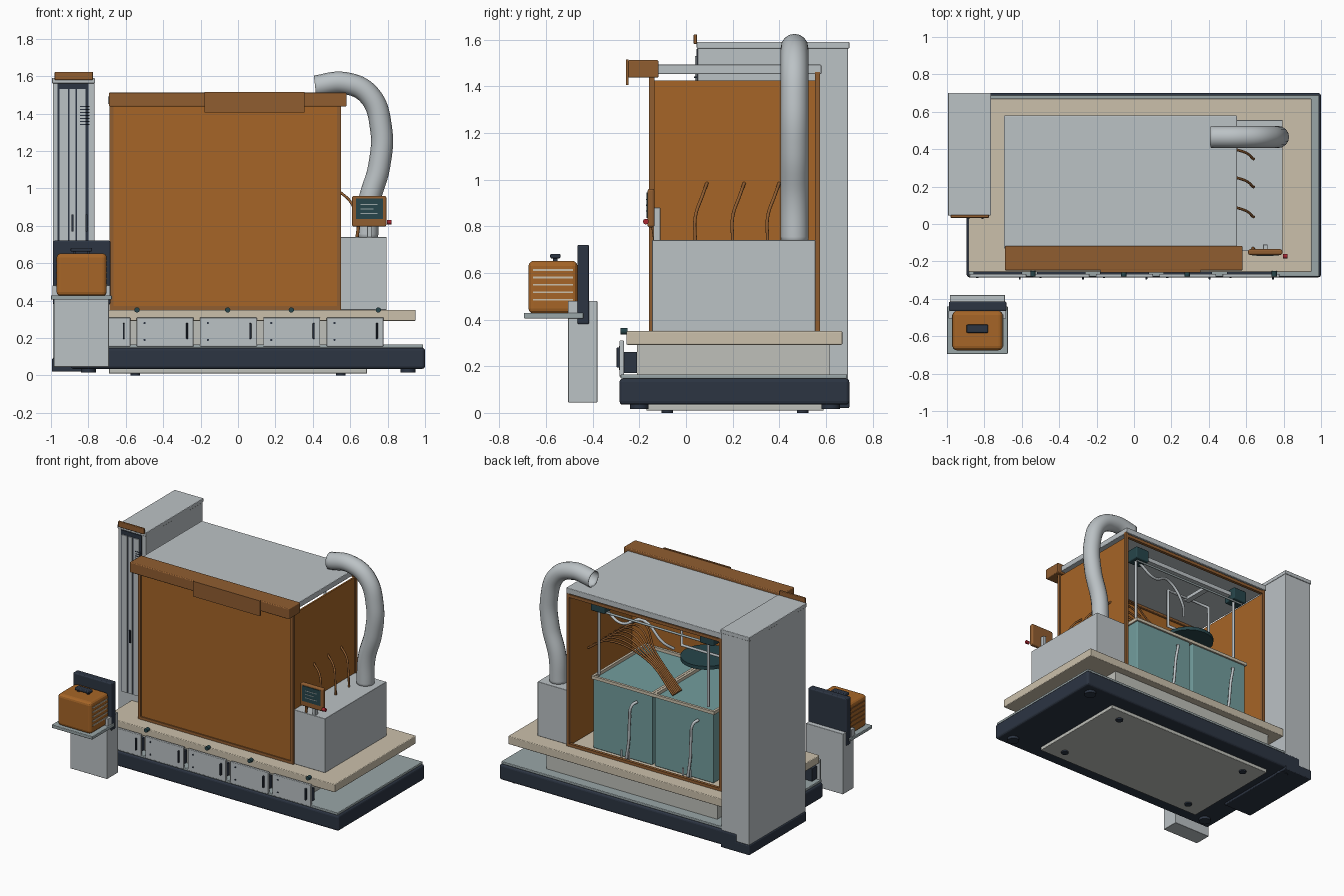
import bpy, bmesh, math
from mathutils import Matrix, Vector

if "Cube" in bpy.data.objects:
    bpy.data.objects.remove(bpy.data.objects["Cube"])


def mat(name, r, g, b):
    m = bpy.data.materials.new(name)
    m.diffuse_color = (r, g, b, 1)
    m.use_nodes = True
    m.node_tree.nodes["Principled BSDF"].inputs["Base Color"].default_value = m.diffuse_color
    return m


ORANGE = mat("orange", .38, .13, .02)
TRIM = mat("dark_orange", .28, .11, .03)
NAVY = mat("navy", .025, .035, .055)
BEIGE = mat("beige", .60, .53, .41)
PALE = mat("pale", .52, .53, .49)
GREY = mat("grey", .50, .54, .56)
STEEL = mat("steel", .32, .38, .39)
TEAL = mat("teal", .17, .34, .34)
SCREEN = mat("screen", .02, .06, .07)
RED = mat("red", .4, .02, .03)


def finish(name, bm, m, bevel=0, smooth=False):
    me = bpy.data.meshes.new(name)
    bm.to_mesh(me)
    bm.free()
    ob = bpy.data.objects.new(name, me)
    bpy.context.collection.objects.link(ob)
    me.materials.append(m)
    if bevel:
        b = ob.modifiers.new("bevel", "BEVEL")
        b.width, b.segments = bevel, 3
    if smooth:
        for p in me.polygons:
            p.use_smooth = len(p.vertices) == 4
    return ob


def box(name, x, y, z, m=GREY, bevel=0):
    bm = bmesh.new()
    size = [b - a for a, b in (x, y, z)]
    mid = [(a + b) / 2 for a, b in (x, y, z)]
    bmesh.ops.create_cube(bm, size=1, matrix=Matrix.Translation(mid) @ Matrix.Diagonal((*size, 1)))
    return finish(name, bm, m, bevel)


def disc(name, c, r, h, m, axis="Z"):
    bm = bmesh.new()
    rot = {"Z": Matrix(), "Y": Matrix.Rotation(math.pi / 2, 4, "X"), "X": Matrix.Rotation(math.pi / 2, 4, "Y")}[axis]
    bmesh.ops.create_cone(bm, cap_ends=True, segments=32, radius1=r, radius2=r, depth=h,
                          matrix=Matrix.Translation(c) @ rot)
    return finish(name, bm, m, smooth=True)


def tube(name, pts, r, m, straight=False, cyclic=False, caps=True, res=3):
    cu = bpy.data.curves.new(name, "CURVE")
    cu.dimensions = "3D"
    cu.bevel_depth, cu.bevel_resolution, cu.resolution_u, cu.use_fill_caps = r, res, 8, caps
    if straight:
        s = cu.splines.new("POLY")
        s.points.add(len(pts) - 1)
        for p, co in zip(s.points, pts):
            p.co = (*co, 1)
    else:
        s = cu.splines.new("BEZIER")
        s.bezier_points.add(len(pts) - 1)
        for p, co in zip(s.bezier_points, pts):
            p.co = co
            p.handle_left_type = p.handle_right_type = "AUTO"
    s.use_cyclic_u = cyclic
    ob = bpy.data.objects.new(name, cu)
    bpy.context.collection.objects.link(ob)
    cu.materials.append(m)
    bpy.ops.object.select_all(action="DESELECT")
    ob.select_set(True)
    bpy.context.view_layer.objects.active = ob
    bpy.ops.object.convert(target="MESH")
    return bpy.context.object


# base, deck, underside plate and feet
box("base", (-.895, 1), (-.285, .70), (.035, .147), NAVY, .015)
box("tower_base", (-.995, -.765), (.05, .70), (.02, .09), NAVY, .006)
box("deck", (-.885, .99), (-.28, .69), (.147, .165), STEEL, .004)
box("underside_plate", (-.69, .69), (-.17, .59), (.01, .036), PALE, .004)
for x in (-.55, .55):
    for y in (-.08, .5):
        disc("plate_foot", (x, y, .006), .025, .012, NAVY)
for x in (-.8, .91):
    for y in (-.2, .62):
        disc("corner_foot", (x, y, .028), .04, .024, NAVY)

# plinth and worktop
box("plinth", (-.68, .68), (-.21, .615), (.165, .297), PALE)
box("worktop", (-.885, .95), (-.256, .67), (.292, .35), BEIGE, .005)

# row of five cupboard doors with handles and bolts
for i in range(5):
    c = -.728 + .3385 * i
    box("door", (c - .152, c + .152), (-.285, -.266), (.155, .31), GREY, .004)
    box("door_backing", (c - .13, c + .13), (-.266, -.21), (.17, .26), NAVY)
    box("door_handle", (c + .112, c + .122), (-.297, -.283), (.195, .28), NAVY, .003)
    for z in (.19, .28):
        disc("door_bolt", (c - .11, -.286, z), .006, .004, NAVY, "Y")
for x in (-.54, -.055, .285, .75):
    disc("edge_knob", (x, -.266, .35), .014, .03, SCREEN, "Y")

# tall side tower with front tracks
box("tower", (-.99, -.768), (.05, .695), (.09, 1.585), GREY, .004)
box("tower_lid", (-.995, -.765), (.046, .70), (1.562, 1.59), GREY, .004)
box("tower_cap", (-.98, -.775), (.033, .048), (1.58, 1.622), TRIM, .004)
box("tower_recess", (-.965, -.80), (.044, .051), (.4, 1.56), NAVY)
for a, b in ((-.955, -.91), (-.90, -.87), (-.86, -.815)):
    box("tower_track", (a, b), (.038, .046), (.4, 1.53), GREY)
for x in (-.885, -.81):
    box("tower_handle", (x - .005, x + .005), (.028, .042), (.77, .86), NAVY)
for i in range(7):
    box("tower_vent", (-.845, -.795), (.035, .045), (1.34 + .016 * i, 1.345 + .016 * i), NAVY)

# enclosure: panels, frames, lid
box("front_panel", (-.67, .54), (-.15, -.138), (.355, 1.44), ORANGE)
for x, n in ((-.675, "left"), (.537, "right")):
    box(n + "_panel", (x - .006, x + .006), (-.14, .56), (.355, 1.425), ORANGE)
for x in (-.677, .54):
    for y in (-.147, .563):
        box("corner_post", (x - .011, x + .011), (y - .011, y + .011), (.35, 1.46), TRIM)
for z in (.359, 1.435):
    box("back_rail", (-.67, .535), (.553, .574), (z - .011, z + .011), TRIM)
box("front_rail", (-.67, .535), (-.158, -.136), (.35, .37), TRIM)
box("lid", (-.695, .55), (-.13, .58), (1.452, 1.492), GREY, .004)
box("header", (-.69, .58), (-.248, -.118), (1.437, 1.512), TRIM, .006)
box("header_plate", (-.178, .355), (-.258, -.246), (1.405, 1.515), TRIM)

# twin tanks with rims and drain pipes
for x0, x1 in ((-.57, -.10), (-.08, .39)):
    box("tank", (x0, x1), (-.1, .5), (.35, .85), TEAL, .006)
    for x in (x0, x1):
        box("tank_rim_side", (x - .009, x + .009), (-.109, .509), (.848, .872), BEIGE)
    for y in (-.1, .5):
        box("tank_rim_end", (x0, x1), (y - .009, y + .009), (.849, .871), BEIGE)
    c = (x0 + x1) / 2 - .08
    tube("drain_pipe", [(c - .04, .505, .78), (c - .02, .535, .76), (c, .535, .65), (c + .01, .53, .5),
                        (c + .03, .53, .36)], .01, GREY)
    for d in (.0, .06):
        tube("drain_stub", [(c + d, .54, .35), (c + d, .54, .42)], .007, GREY, True)

# fan of thin feed hoses over the tanks
for i in range(7):
    y = .0 + .06 * i
    tube("feed_hose", [(.53, y, .98), (.35, y + .01, 1.08), (.1, .2 + .02 * i, 1.0),
                       (-.2, .34 + .015 * i, .86)], .007, TRIM, res=1)

# gantry with carriage blocks, hanger and wafer disc
box("gantry_beam", (-.58, .40), (.445, .475), (1.375, 1.405), GREY)
tube("gantry_rod", [(-.56, .48, 1.34), (.38, .48, 1.34)], .008, STEEL, True)
for x in (-.52, .35):
    box("gantry_block", (x - .055, x + .055), (.41, .51), (1.34, 1.43), SCREEN, .008)
    tube("gantry_post", [(x + .02, .46, .87), (x + .02, .46, 1.36)], .01, GREY, True)
tube("hanger_frame", [(-.48, .22, 1.12), (-.12, .22, 1.12), (-.12, .22, 1.4), (-.48, .22, 1.4)], .012, GREY, True, True)
box("hanger_arm", (-.32, -.28), (.2, .45), (1.385, 1.41), GREY)
disc("wafer_disc", (-.31, .21, 1.08), .17, .025, SCREEN)
tube("gantry_cable", [(.33, .45, 1.35), (.2, .45, 1.28), (.05, .42, 1.33), (-.1, .4, 1.2), (-.15, .35, 1.15)], .01, GREY)

# side cabinet, exhaust duct and side hoses
box("side_cabinet", (.546, .795), (-.145, .555), (.35, .74), GREY, .003)
duct = tube("exhaust_duct", [(.69, .465, .73), (.70, .465, .92), (.755, .465, 1.12), (.765, .465, 1.32),
                             (.70, .465, 1.50), (.57, .465, 1.563), (.412, .465, 1.545)], .057, GREY, caps=False, res=6)
sol = duct.modifiers.new("wall", "SOLIDIFY")
sol.thickness, sol.offset = .004, 0
for y in (.09, .25, .40):
    tube("side_hose", [(.54, y, .985), (.60, y - .02, .93), (.635, y - .05, .84), (.64, y - .05, .735)], .007, TRIM)

# control screen on its arm
box("screen_arm", (.69, .715), (-.14, -.11), (.73, .88), GREY, .003)
tube("screen_cable", [(.635, -.13, .73), (.645, -.14, .80)], .009, TRIM)
box("screen_body", (.61, .793), (-.165, -.135), (.795, .96), TRIM, .01)
box("screen_glass", (.63, .775), (-.169, -.16), (.835, .945), SCREEN)
for i in range(3):
    box("screen_line", (.655, .745 - .02 * (i % 2)), (-.171, -.168), (.862 + .025 * i, .867 + .025 * i), STEEL)
disc("stop_button", (.808, -.172, .82), .012, .025, RED, "X")

# free-standing feeder stand with box, tray and backboard
box("stand_pillar", (-.985, -.69), (-.505, -.38), (.045, .48), GREY, .003)
box("stand_tray", (-1, -.675), (-.695, -.44), (.405, .428), STEEL, .004)
box("stand_backboard", (-.99, -.682), (-.466, -.415), (.38, .72), NAVY, .008)
box("carrier_box", (-.97, -.702), (-.675, -.465), (.425, .652), ORANGE, .022)
box("carrier_handle", (-.895, -.78), (-.582, -.538), (.662, .682), NAVY, .006)
for x in (-.875, -.80):
    box("handle_foot", (x - .008, x + .008), (-.57, -.55), (.645, .665), NAVY)
for x in (-.97, -.702):
    for i in range(5):
        z = .485 + .032 * i
        box("carrier_slat", (x - .004, x + .004), (-.655, -.485), (z - .004, z + .004), BEIGE if x > -.8 else TRIM)
for x in (-.985, -.692):
    box("tray_bracket", (x - .008, x + .008), (-.505, -.466), (.425, .48), GREY)
